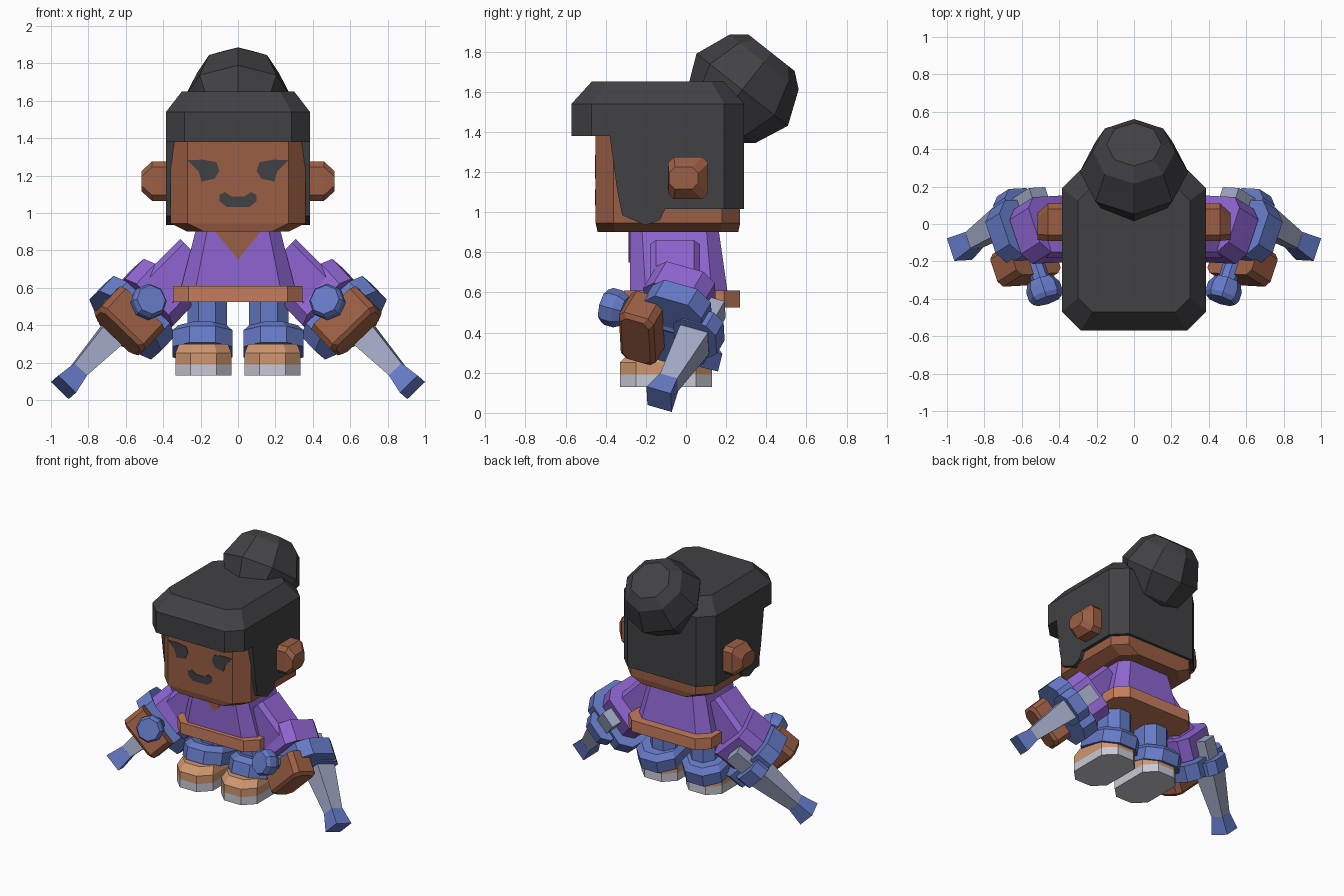
import bpy, bmesh, math
from mathutils import Matrix, Vector

if "Cube" in bpy.data.objects:
    bpy.data.objects.remove(bpy.data.objects["Cube"], do_unlink=True)


def material(name, r, g, b):
    lin = [((c / 255 + 0.055) / 1.055) ** 2.4 for c in (r, g, b)] + [1]
    m = bpy.data.materials.new(name)
    m.use_nodes = True
    m.diffuse_color = lin
    bsdf = m.node_tree.nodes["Principled BSDF"]
    bsdf.inputs["Base Color"].default_value = lin
    bsdf.inputs["Roughness"].default_value = 0.9
    return m


SKIN = material("brown skin", 155, 94, 68)
HAIR = material("black hair", 65, 64, 68)
PURPLE = material("purple cloth", 143, 101, 210)
BLUE = material("blue cloth", 102, 123, 200)
BELT = material("copper belt", 198, 124, 92)
TAN = material("tan shoe", 208, 151, 113)
SOLE = material("pale sole", 200, 201, 214)
STEEL = material("grey steel", 160, 168, 196)


def loft(name, rings, mat, frame=Matrix(), sx=1):
    """Skin a stack of equal-length point rings, capped at both ends."""
    bm = bmesh.new()
    rows = []
    for ring in rings:
        pts = [frame @ Vector(p) for p in ring]
        rows.append([bm.verts.new((sx * p.x, p.y, p.z)) for p in pts])
    n = len(rows[0])
    for a, b in zip(rows, rows[1:]):
        for i in range(n):
            j = (i + 1) % n
            bm.faces.new((a[i], a[j], b[j], b[i]))
    bm.faces.new(rows[0])
    bm.faces.new(rows[-1])
    bmesh.ops.recalc_face_normals(bm, faces=bm.faces)
    me = bpy.data.meshes.new(name)
    bm.to_mesh(me)
    bm.free()
    me.materials.append(mat)
    ob = bpy.data.objects.new(name, me)
    bpy.context.collection.objects.link(ob)
    return ob


def pair(name, rings, mat, frame=Matrix()):
    loft("left_" + name, rings, mat, frame, 1)
    loft("right_" + name, rings, mat, frame, -1)


def octa(x0, x1, y0, y1, z, c):
    """Rectangle with cut corners."""
    return [(x0 + c, y0, z), (x1 - c, y0, z), (x1, y0 + c, z), (x1, y1 - c, z),
            (x1 - c, y1, z), (x0 + c, y1, z), (x0, y1 - c, z), (x0, y0 + c, z)]


def block(hx, hy, z0, z1, c):
    return [octa(-hx, hx, -hy, hy, z, c) for z in (z0, z1)]


def circle(r, z, n=8, turn=0.0):
    return [(r * math.cos(turn + 2 * math.pi * i / n),
             r * math.sin(turn + 2 * math.pi * i / n), z) for i in range(n)]


def axes(x, y, z, origin):
    return Matrix.Translation(origin) @ Matrix((x, y, z)).transposed().to_4x4()


# Head
loft("head", [octa(-.27, .27, -.44, .26, .90, .09), octa(-.36, .36, -.45, .27, .945, .09),
              octa(-.36, .36, -.45, .27, 1.45, .09)], SKIN)
pair("ear", [[(x, y, z) for y, z in ((y0, 1.17 - h + .03), (y0 + .03, 1.17 - h), (y1 - .03, 1.17 - h),
              (y1, 1.17 - h + .03), (y1, 1.17 + h - .03), (y1 - .03, 1.17 + h),
              (y0 + .03, 1.17 + h), (y0, 1.17 + h - .03))]
             for x, y0, y1, h in ((.35, -.09, .11, .105), (.46, -.09, .11, .105), (.515, -.085, .06, .055))], SKIN)

# Face plates
EYE = [(.27, 1.283), (.19, 1.285), (.115, 1.272), (.10, 1.225), (.125, 1.183), (.195, 1.168), (.21, 1.222)]
pair("eye", [[(x, y, z) for x, z in EYE] for y in (-.454, -.445)], HAIR)
HALF = [(.035, 1.088), (.07, 1.112), (.10, 1.096), (.10, 1.064), (.06, 1.032)]
MOUTH = HALF + [(-x, z) for x, z in reversed(HALF)]
loft("mouth", [[(x, y, z) for x, z in MOUTH] for y in (-.454, -.445)], HAIR)

# Hair
loft("hair_cap", [octa(-.385, .385, -.57, .29, 1.38, .1), octa(-.385, .385, -.57, .29, 1.54, .1),
                  octa(-.30, .30, -.47, .20, 1.65, .075)], HAIR)
SIDE = [(-.383, 1.4), (-.343, 1.11), (-.318, .985), (-.204, .935), (-.13, .96), (-.104, 1.015),
        (.19, 1.015), (.19, 1.4)]
pair("hair_side", [[(x, y, z) for y, z in SIDE] for x in (.335, .385)], HAIR)
BACK = [(.385, .15), (.385, .19), (.285, .29), (-.285, .29), (-.385, .19), (-.385, .15)]
loft("hair_back", [[(x, y, z) for x, y in BACK] for z in (1.015, 1.4)], HAIR)
tilt = axes((1, 0, 0), (0, .785, -.62), (0, .62, .785), (0, .28, 1.61))
loft("hair_bun", [circle(r, h) for r, h in
                  ((.12, -.24), (.215, -.17), (.29, 0), (.22, .175), (.147, .235))], HAIR, tilt)

# Body
loft("tunic", [octa(-.31, .31, -.28, .21, .58, .08), octa(-.22, .22, -.28, .16, .93, .06)], PURPLE)
loft("neckline", [[(-.125, y, .905), (.125, y, .905), (0, y, .75)] for y in (-.286, -.278)], SKIN)
loft("belt", [octa(-.345, .345, -.31, .27, z, .08) for z in (.525, .61)], BELT)

# Legs
pair("trouser", [octa(.06, .27, -.13, .10, z, .06) for z in (.27, .54)], BLUE)
cuff = Matrix.Translation((.19, -.03, .315)) @ Matrix.Rotation(math.radians(-14), 4, 'X')
pair("trouser_cuff", [octa(-.16, .16, -.21, .21, -.06, .09), octa(-.16, .16, -.21, .21, .03, .09),
                      octa(-.13, .13, -.17, .17, .065, .08)], BLUE, cuff)
pair("sole", [octa(.035, .335, -.33, .13, z, .08) for z in (.13, .19)], SOLE)
pair("shoe", [octa(.035, .335, -.33, .13, .19, .08), octa(.035, .335, -.33, .13, .25, .08),
              octa(.055, .315, -.28, .11, .30, .07)], TAN)

# Arms: D runs down the forearm, H across it towards the back, E upwards
D = Vector((.627, -.397, -.669)).normalized()
H = Vector((.32, .90, -.28))
H = (H - D * H.dot(D)).normalized()
E = D.cross(H)
r = math.sqrt(.5)
upper = axes((0, 1, 0), (r, 0, r), (r, 0, -r), (.50, -.055, .50))
upper = Matrix.Translation((0, 0, 0)) @ upper
pair("upper_sleeve", block(.125, .12, -.39, -.05, .03), PURPLE, upper)
pair("lower_sleeve", block(.16, .18, -.08, .08, .06), PURPLE, axes(H, E, D, (.455, -.03, .55)))
pair("gauntlet", block(.16, .23, -.06, .06, .07), BLUE, axes(H, E, D, (.565, -.04, .44)))
pair("hand", [octa(-.095, .095, -.165, .165, -.09, .03), octa(-.095, .095, -.165, .165, .07, .03),
              octa(-.075, .075, -.145, .145, .09, .03)], SKIN, axes(H, E, D, (.587, -.215, .417)))

# Side-handled batons
stick = axes(H, E, D, (.50, .14, .53))


def square(h, z):
    return [(-h, -h, z), (h, -h, z), (h, h, z), (-h, h, z)]


pair("baton_rod", [square(.06, 0), square(.06, .19), square(.075, .25), square(.045, .58)], STEEL, stick)
pair("baton_collar", block(.115, .115, .14, .24, .05), BLUE, stick)
pair("baton_tip", [square(.047, .565), square(.066, .69)], BLUE, stick)
grip = axes(E, D, -H, Vector((.50, .14, .53)) + D * .19)
pair("baton_handle", [circle(.05, 0), circle(.05, .43)], BLUE, grip)
pair("baton_knob", [circle(.075, .40), circle(.095, .44), circle(.095, .49), circle(.08, .515)], BLUE, grip)
